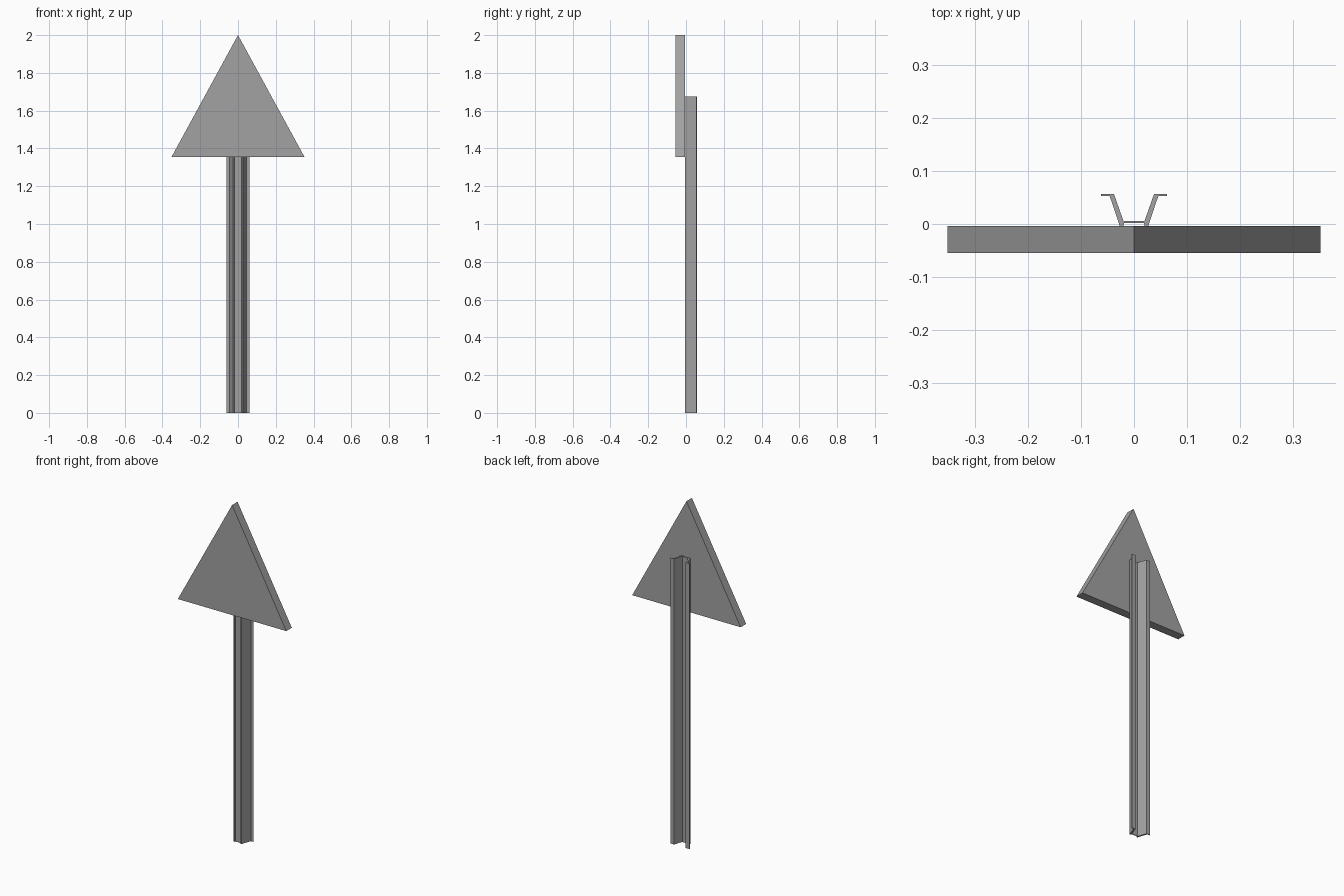
import bpy
import bmesh

if "Cube" in bpy.data.objects:
    bpy.data.objects.remove(bpy.data.objects["Cube"])

grey = bpy.data.materials.new("plain_grey")
grey.diffuse_color = (0.36, 0.36, 0.36, 1)
grey.use_nodes = True
grey.node_tree.nodes["Principled BSDF"].inputs["Base Color"].default_value = grey.diffuse_color


def extrude_profile(name, points, offset):
    """Extrude a closed outline of 3D points along an offset vector."""
    bm = bmesh.new()
    face = bm.faces.new([bm.verts.new(p) for p in points])
    res = bmesh.ops.extrude_face_region(bm, geom=[face], use_keep_orig=True)
    verts = [v for v in res["geom"] if isinstance(v, bmesh.types.BMVert)]
    bmesh.ops.translate(bm, verts=verts, vec=offset)
    bmesh.ops.recalc_face_normals(bm, faces=bm.faces)
    mesh = bpy.data.meshes.new(name)
    bm.to_mesh(mesh)
    bm.free()
    mesh.materials.append(grey)
    obj = bpy.data.objects.new(name, mesh)
    bpy.context.collection.objects.link(obj)
    return obj


# Triangular sign panel
extrude_profile("sign_panel",
                [(-0.352, -0.055, 1.355), (0.352, -0.055, 1.355), (0, -0.055, 2.0)],
                (0, 0.051, 0))

# Folded channel post: right half of the cross-section, mirrored to the left
half = [(0.019, 0.002), (0.0205, -0.005), (0.0265, -0.005), (0.046, 0.053),
        (0.062, 0.053), (0.062, 0.057), (0.038, 0.057), (0.020, 0.006)]
outline = half + [(-x, y) for x, y in reversed(half)]
extrude_profile("channel_post", [(x, y, 0) for x, y in outline], (0, 0, 1.675))
